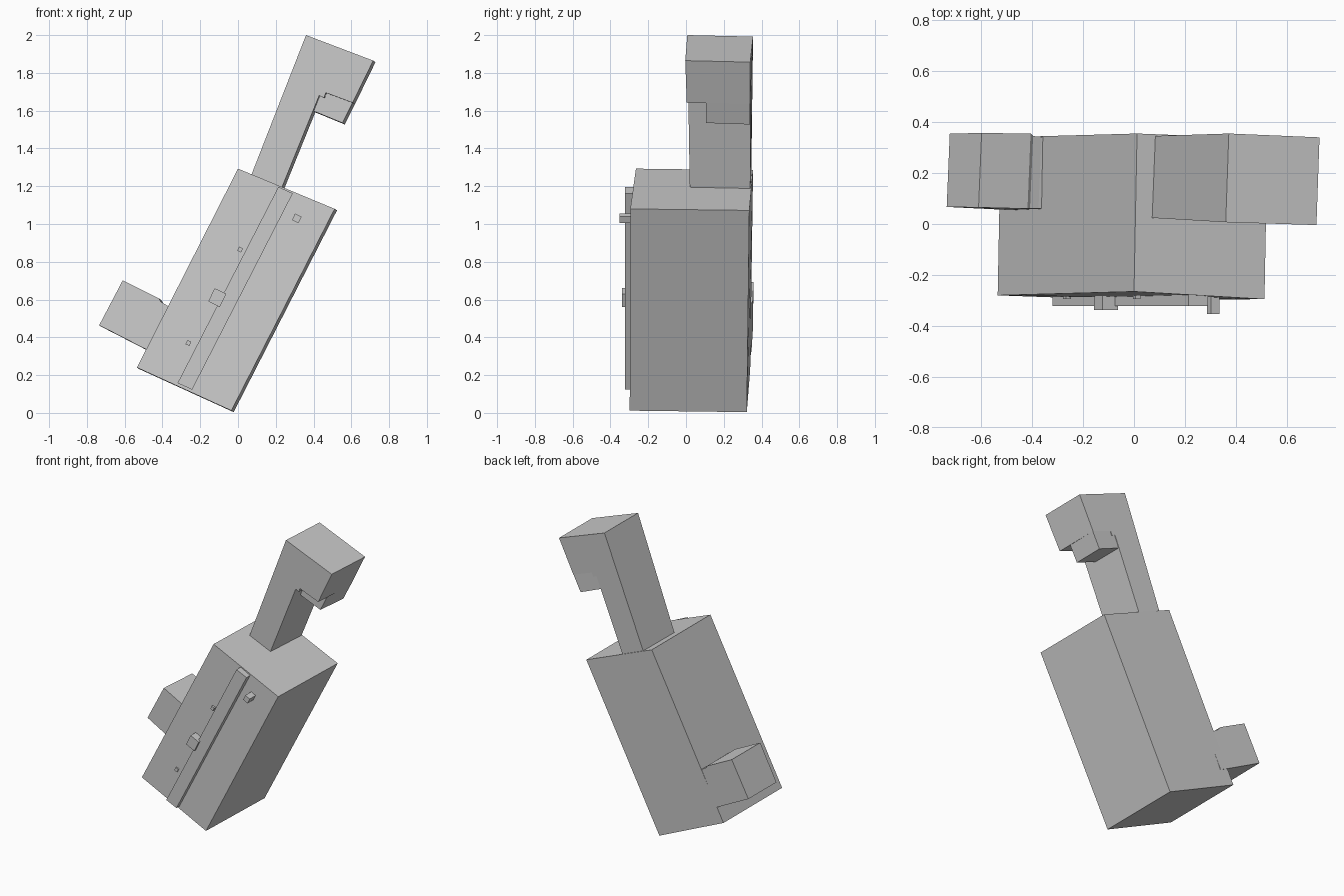
import bpy, bmesh, math

SKEW_X, SKEW_Z = 0.012, -0.008   # slight turn of the whole model along its depth


def prism(name, profile, front, back, skew=1.0):
    """Solid from an (x, z) outline; front/back are one y or one y per point."""
    n = len(profile)
    front = front if isinstance(front, list) else [front] * n
    back = back if isinstance(back, list) else [back] * n
    bm = bmesh.new()
    f = [bm.verts.new((x, y, z)) for (x, z), y in zip(profile, front)]
    b = [bm.verts.new((x + SKEW_X * skew, y, z + SKEW_Z * skew))
         for (x, z), y in zip(profile, back)]
    bm.faces.new(f)
    bm.faces.new(b[::-1])
    for i in range(n):
        j = (i + 1) % n
        bm.faces.new((f[j], f[i], b[i], b[j]))
    bmesh.ops.recalc_face_normals(bm, faces=bm.faces)
    me = bpy.data.meshes.new(name)
    bm.to_mesh(me)
    bm.free()
    ob = bpy.data.objects.new(name, me)
    bpy.context.collection.objects.link(ob)
    return ob


def stud(name, x, z, w, h, front):
    """Small block on the front, aligned with the tilted body."""
    a = math.radians(-26)
    c, s = math.cos(a), math.sin(a)
    pts = [(x + u * c - v * s, z + u * s + v * c)
           for u, v in ((-w, -h), (w, -h), (w, h), (-w, h))]
    prism(name, pts, front, -0.26, 0)


# Leaning main block
prism("body", [(-0.535, 0.24), (-0.035, 0.012), (0.512, 1.08), (0.0, 1.293)],
      [-0.28, -0.298, -0.295, -0.265], [0.34, 0.322, 0.335, 0.355])

# Neck and overhanging head
prism("neck_and_head",
      [(0.055, 1.22), (0.215, 1.15), (0.235, 1.2), (0.43, 1.68), (0.455, 1.668),
       (0.465, 1.695), (0.607, 1.642), (0.716, 1.865), (0.36, 2.0)],
      [0.025, 0.022, 0.02, 0.012, 0.01, 0.008, 0.004, -0.004, 0.007],
      [0.345, 0.34, 0.34, 0.342, 0.342, 0.342, 0.34, 0.34, 0.355])

# Lip under the head
prism("head_lip",
      [(0.39, 1.602), (0.553, 1.535), (0.607, 1.642), (0.607, 1.67), (0.43, 1.72)],
      0.105, 0.338)

# Side block low on the left
prism("side_block",
      [(-0.735, 0.464), (-0.49, 0.338), (-0.43, 0.31), (-0.32, 0.54), (-0.375, 0.568),
       (-0.408, 0.588), (-0.418, 0.605), (-0.61, 0.702)],
      [0.067, 0.055, 0.055, 0.06, 0.06, 0.06, 0.06, 0.065],
      [0.355, 0.347, 0.342, 0.34, 0.342, 0.345, 0.355, 0.357])

# Raised strip along the front
prism("front_strip", [(-0.32, 0.158), (-0.243, 0.123), (0.29, 1.162), (0.214, 1.197)],
      -0.322, -0.26, 0)

# Knobs on the front
stud("strip_knob", -0.11, 0.61, 0.034, 0.039, -0.338)
stud("upper_knob", 0.311, 1.03, 0.019, 0.019, -0.353)
for i, (x, z) in enumerate(((0.011, 0.865), (-0.263, 0.37))):
    stud(f"small_button_{i + 1}", x, z, 0.011, 0.012, -0.295)
